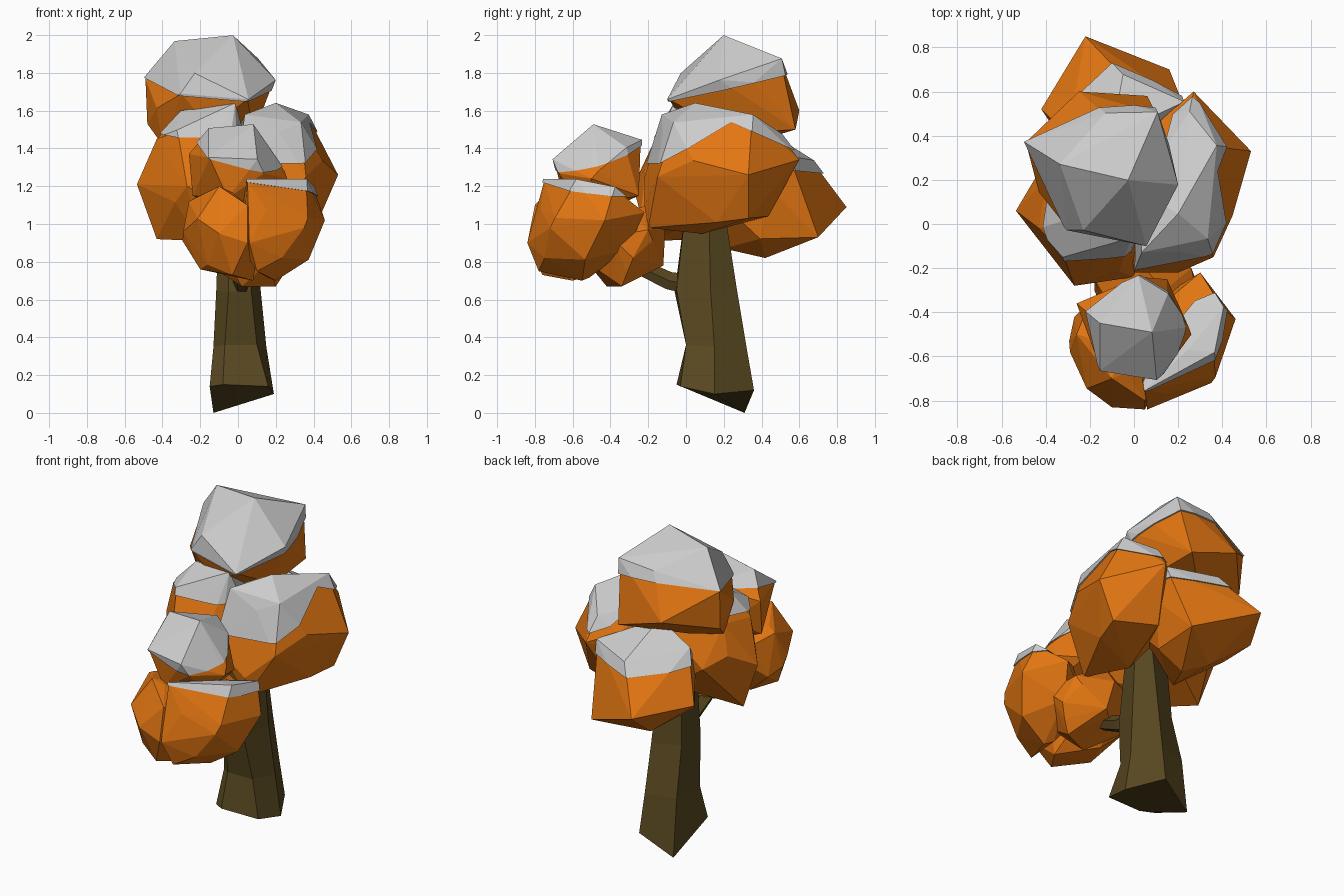
import bpy, bmesh
from mathutils import Vector, Euler


def material(name, rgb):
    m = bpy.data.materials.new(name)
    m.diffuse_color = (*rgb, 1)
    return m


LEAF = material("autumn_leaf", (0.76, 0.18, 0.006))
BARK = material("bark", (0.10, 0.065, 0.015))


def finish(bm, name, mat=None):
    bmesh.ops.recalc_face_normals(bm, faces=bm.faces[:])
    me = bpy.data.meshes.new(name)
    bm.to_mesh(me)
    bm.free()
    ob = bpy.data.objects.new(name, me)
    bpy.context.collection.objects.link(ob)
    if mat:
        me.materials.append(mat)
    return ob


def hull(points):
    bm = bmesh.new()
    for p in points:
        bm.verts.new(p)
    bmesh.ops.convex_hull(bm, input=bm.verts[:])
    loose = [v for v in bm.verts if not v.link_faces]
    bmesh.ops.delete(bm, geom=loose, context='VERTS')
    return bm


def clump(name, centre, radii, turn, corners, *snow):
    """Faceted leaf clump: turned icosahedron pulled out to corners, plus snow above each plane."""
    c = Vector(centre)
    ico = bmesh.new()
    bmesh.ops.create_icosphere(ico, subdivisions=1, radius=1)
    rot = Euler(turn).to_matrix()
    pts = [c + (rot @ v.co) * Vector(radii) for v in ico.verts]
    ico.free()
    pts += [Vector(p) for p in corners]
    finish(hull(pts), name, LEAF)
    for at, up in snow:
        bm = hull([c + (p - c) * 1.03 for p in pts])
        bmesh.ops.bisect_plane(bm, geom=bm.verts[:] + bm.edges[:] + bm.faces[:],
                               plane_co=at, plane_no=up, clear_inner=True)
        bmesh.ops.holes_fill(bm, edges=[e for e in bm.edges if e.is_boundary], sides=0)
        finish(bm, name + "_snow")


def loft(name, rings):
    bm = bmesh.new()
    rows = [[bm.verts.new(p) for p in r] for r in rings]
    n = len(rows[0])
    for a, b in zip(rows, rows[1:]):
        for i in range(n):
            j = (i + 1) % n
            bm.faces.new((a[i], a[j], b[j], b[i]))
    bm.faces.new(rows[0])
    bm.faces.new(rows[-1])
    return finish(bm, name, BARK)


# Trunk: uneven flared foot, six sides
loft("trunk", [
    [(-.15, 0, .14), (-.08, -.05, .15), (.16, -.03, .14), (.19, .15, .10), (.07, .36, .12), (-.13, .31, 0)],
    [(-.13, .05, .35), (-.07, 0, .36), (.10, 0, .36), (.15, .15, .35), (.06, .32, .35), (-.125, .27, .35)],
    [(-.115, .02, .65), (-.05, -.06, .64), (.07, -.05, .65), (.12, .13, .65), (.05, .27, .65), (-.11, .2, .65)],
    [(-.10, .04, 1.1), (-.05, 0, 1.1), (.06, 0, 1.1), (.09, .12, 1.1), (.04, .2, 1.1), (-.09, .17, 1.1)],
])

# Side branch
loft("branch", [[(x + dx * r, y + dy * r, z + dz * r)
                 for dx, dy, dz in ((-1, 0, 0), (-.5, -.3, -1), (.5, -.3, -1), (1, 0, 0), (0, .3, 1))]
                for x, y, z, r in ((.02, .02, .68, .05), (.02, -.09, .70, .045),
                                   (.02, -.24, .77, .04), (.02, -.34, .86, .03))])

# Main canopy
clump("top_clump", (-.14, .25, 1.68), (.32, .31, .28), (.3, .2, .5),
      [(-.03, .2, 1.99), (-.33, .27, 1.96), (-.49, .37, 1.77), (.19, .18, 1.76), (.05, -.09, 1.66),
       (-.3, -.02, 1.69), (.1, .5, 1.87), (-.25, .6, 1.6), (.06, .58, 1.5), (-.48, .35, 1.53), (-.4, .2, 1.42)],
      ((-.1, .2, 1.72), (.04, -.22, .97)))
clump("left_clump", (-.2, .05, 1.26), (.29, .3, .36), (.2, .5, .1),
      [(-.535, .06, 1.21), (-.43, -.02, 1.45), (-.27, -.28, 1.2), (-.43, .05, .92), (-.3, .02, 1.59),
       (-.02, -.06, 1.63), (-.44, .22, 1.3), (0, -.24, 1.05), (-.2, -.15, .91), (-.4, .2, 1.48)],
      ((-.25, -.02, 1.48), (0, -.15, .97)))
clump("right_clump", (.2, .16, 1.26), (.27, .36, .34), (.1, .4, .8),
      [(.53, .33, 1.26), (.37, .35, 1.57), (.2, .05, 1.63), (.27, .6, 1.34), (.36, -.15, 1.25),
       (.2, -.22, 1.1), (.43, .33, 1.03), (.2, -.2, .98), (.33, -.06, 1.53), (.04, -.12, 1.57),
       (0, -.22, 1.25), (.25, .5, 1.47)],
      ((.37, .12, 1.47), (.1, -.5, .86)), ((.38, .35, 1.49), (0, .4, .9)))
clump("back_clump", (-.06, .42, 1.1), (.29, .28, .26), (.4, .1, .3),
      [(-.22, .85, 1.09), (.16, .7, .93), (-.42, .52, 1.1), (0, .42, .82), (-.05, .67, 1.33),
       (.22, .55, 1.35), (-.12, .2, .87), (-.3, .4, 1.38), (-.1, .4, 1.5)],
      ((0, .5, 1.29), (0, .1, 1)))

# Lower front canopy on the branch
clump("front_top_clump", (.02, -.48, 1.25), (.23, .22, .2), (.3, .3, .2),
      [(.08, -.49, 1.52), (-.15, -.45, 1.5), (-.26, -.36, 1.37), (.02, -.24, 1.44), (.15, -.32, 1.4),
       (.26, -.5, 1.24), (.1, -.7, 1.34), (-.15, -.66, 1.35), (.15, -.25, 1.15), (-.24, -.4, 1.15)],
      ((.05, -.5, 1.34), (.22, -.25, .94)))
clump("front_right_clump", (.2, -.54, .97), (.22, .26, .26), (.2, .1, .6),
      [(.46, -.43, 1.02), (.3, -.22, 1.06), (.36, -.58, 1.23), (.35, -.72, .98), (.06, -.84, .9),
       (.05, -.75, 1.23), (.37, -.5, .84), (.1, -.78, .75), (.2, -.55, .70), (.4, -.38, 1.19)],
      ((.2, -.6, 1.19), (.1, .1, 1)))
clump("front_left_clump", (-.08, -.56, .96), (.22, .25, .24), (.5, .2, .1),
      [(-.29, -.58, .96), (-.1, -.83, .95), (-.26, -.5, 1.12), (-.1, -.7, 1.2), (-.2, -.62, .76),
       (-.03, -.76, .73), (.05, -.8, 1.1), (-.2, -.35, 1.08), (.05, -.84, .9), (.08, -.6, .7), (-.27, -.42, .88)])
clump("front_rear_clump", (.07, -.34, .88), (.25, .22, .2), (.1, .3, .9),
      [(.2, -.34, .67), (.02, -.42, .67), (.29, -.28, .82), (.1, -.12, .78), (.05, -.11, .97),
       (-.18, -.3, .8), (.26, -.2, .97), (-.18, -.25, 1.02), (.05, -.2, 1.1)])
